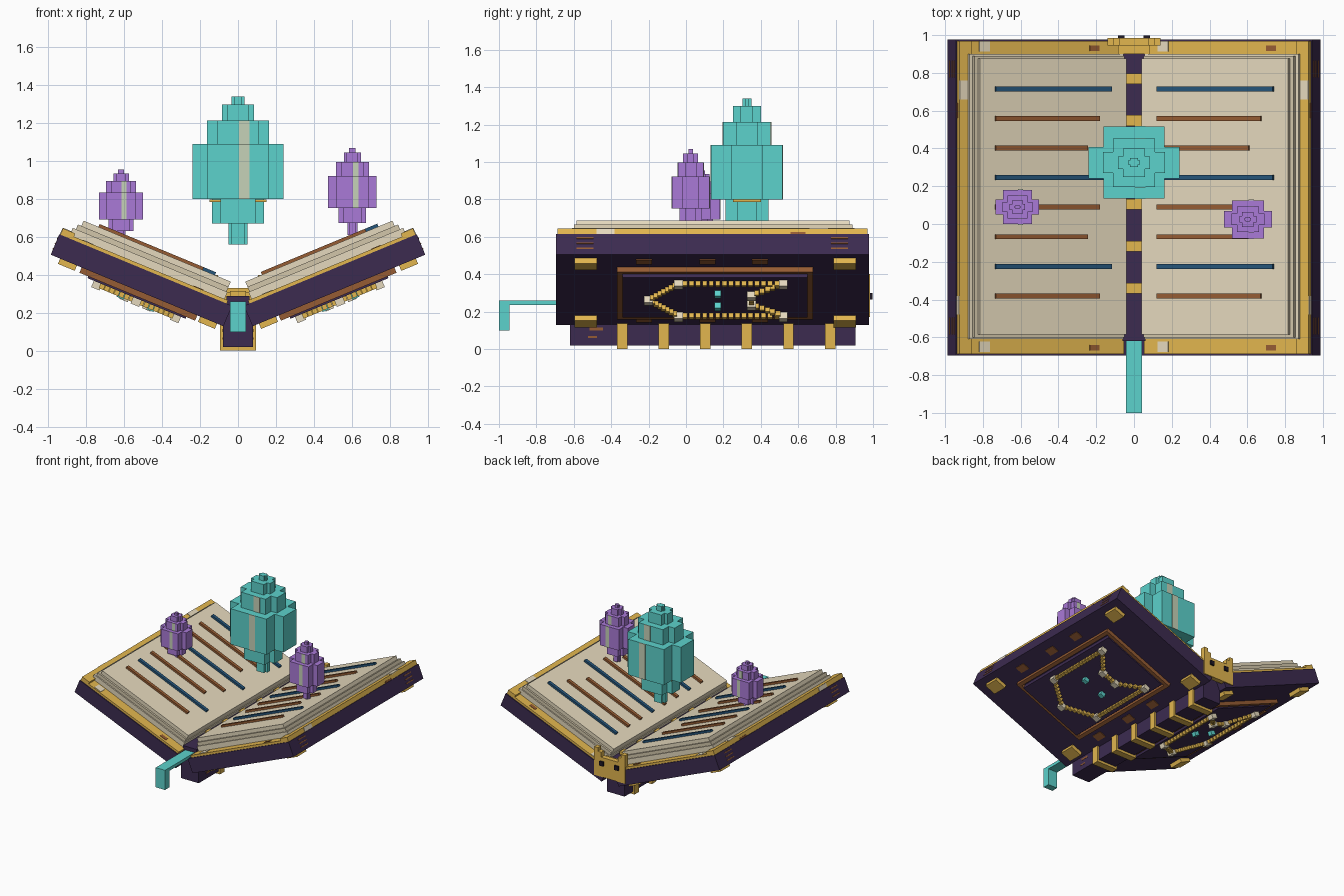
import bpy, bmesh
from math import cos, sin, radians
from mathutils import Vector

cube = bpy.data.objects.get("Cube")
if cube:
    bpy.data.objects.remove(cube)


def material(name, hexa):
    rgb = [int(hexa[i:i + 2], 16) / 255 for i in range(0, len(hexa), 2)]
    lin = [c / 12.92 if c < 0.04 else ((c + 0.055) / 1.055) ** 2.4 for c in rgb] + [1]
    m = bpy.data.materials.new(name)
    m.use_nodes = True
    m.diffuse_color = lin
    bsdf = next(n for n in m.node_tree.nodes if n.type == 'BSDF_PRINCIPLED')
    bsdf.inputs["Base Color"].default_value = lin
    return m


LEATHER = material("dark purple leather", "3c2b50")
GOLD = material("gold", "e2b64f")
PAPER = material("cream paper", "e5d9bd")
EDGE = material("worn paper edge", "d2c6aa")
BROWN = material("brown ink", "965c33")
BLUE = material("blue ink", "25557a")
TEAL = material("teal crystal", "5cd2cc")
VIOLET = material("violet crystal", "aa7ad7")
SHINE = material("pale shine", "c6d2b8")
DARK = material("near black", "1f1826")

TILT = radians(22.5)


def leaf(side):
    """Map (along the cover, y, away from the cover) to world space."""
    def place(p):
        u, y, w = p
        return Vector((side * (u * cos(TILT) - w * sin(TILT)), y,
                       u * sin(TILT) + w * cos(TILT)))
    return place


def finish(name, bm, mat):
    bmesh.ops.recalc_face_normals(bm, faces=bm.faces)
    me = bpy.data.meshes.new(name)
    bm.to_mesh(me)
    bm.free()
    me.materials.append(mat)
    ob = bpy.data.objects.new(name, me)
    bpy.context.scene.collection.objects.link(ob)


def boxes(name, mat, spans, place=Vector):
    """One object out of boxes given as (x0, x1, y0, y1, z0, z1)."""
    bm = bmesh.new()
    for x0, x1, y0, y1, z0, z1 in spans:
        verts = bmesh.ops.create_cube(bm, size=1)["verts"]
        for v in verts:
            v.co = place((x1 if v.co.x > 0 else x0, y1 if v.co.y > 0 else y0,
                          z1 if v.co.z > 0 else z0))
    finish(name, bm, mat)


def around(u, y, du, dy, w0, w1):
    return (u - du, u + du, y - dy, y + dy, w0, w1)


# Covers, pages, ink and cover ornaments, once per side
def book_half(side, label):
    place = leaf(side)

    def part(name, mat, spans):
        boxes(label + "_" + name, mat, spans, place)

    part("cover", LEATHER, [(.12, 1.106, -.695, .978, .09, .207)])
    part("gold_rim", GOLD, [(.15, 1.05, -.688, .97, .205, .225),
                            (1.03, 1.1, -.688, .97, .205, .243)])
    part("page_block", PAPER, [(.17, 1.053, -.61, .90, .222, .265),
                               (.175, 1.015, -.585, .875, .29, .322)])
    part("page_layer", EDGE, [(.175, 1.035, -.6, .89, .262, .292)])

    # Ink rows, in three lengths, outer ends or gutter ends aligned
    blue, brown = [], []
    for i in range(8):
        length = .665 - .07 * (i % 3)
        start = .27 if side > 0 else .93 - length
        row = (start, start + length, .702 - i * .1565, .728 - i * .1565, .318, .338)
        (brown if i % 3 else blue).append(row)
    part("blue_lines", BLUE, blue)
    part("brown_lines", BROWN, brown)

    # Underside panel, frame and corner plates
    part("panel", LEATHER, [(.32, .88, -.34, .65, .05, .092)])
    part("frame", BROWN, [(.27, .3, -.37, .68, .06, .092), (.9, .93, -.37, .68, .06, .092),
                          (.3, .9, -.37, -.34, .06, .092), (.3, .9, .65, .68, .06, .092)])
    part("corner_plates", GOLD, [around(u, y, .048, .06, .06, .092)
                                 for u in (.205, 1.005) for y in (-.535, .848)])
    part("worn_patches", BROWN, [around(u, y, .03, .043, .084, .092)
                                 for u in (.2, 1.01) for y in (-.225, .115, .395)])

    # Beaded animal-head emblem with knobs at its corners
    knots = [(.595, -.2), (.82, -.04), (.82, .52), (.66, .35),
             (.53, .35), (.37, .52), (.37, -.04)]
    beads = []
    for a, b in zip(knots, knots[1:] + knots[:1]):
        a, b = Vector(a), Vector(b)
        n = max(2, round((b - a).length / .036))
        for k in range(1, n):
            u, y = a.lerp(b, k / n)
            beads.append(around(u, y, .013, .013, .024, .052))
    part("emblem_beads", GOLD, beads)
    part("emblem_knobs", PAPER, [around(u, y, .024, .024, .014, .055) for u, y in knots])
    part("emblem_eyes", TEAL, [around(u, .17, .02, .018, .018, .055) for u in (.51, .68)])

    # Worn spots on the rim and cover edge
    cream_u, brown_u = (.26, .88) if side > 0 else (.95, .32)
    part("rim_spots", PAPER, [around(cream_u, y, .03, .028, .22, .228) for y in (-.65, .94)]
         + [around(1.076, .71, .024, .05, .238, .246),
            around(1.1, -.43, .003, .048, .208, .242)])
    part("rim_scuffs", BROWN, [around(brown_u, y, .028, .014, .22, .228) for y in (-.655, .93)]
         + [around(1.1, .6, .003, .04, .208, .22)])
    part("edge_scuffs", BROWN, [around(1.106, y, .003, .045, w, w + .008)
                                for y in (-.54, .82) for w in (.12, .15, .18)])


book_half(1, "left")
book_half(-1, "right")

# Spine with raised bands and stains
boxes("spine", LEATHER, [(-.08, .08, -.62, .905, .02, .25),
                         (-.06, .06, -.62, .905, .25, .29)])
bands = []
for i in range(6):
    y = -.34 + .222 * i
    bands += [around(0, y, .095, .028, 0, .14), around(0, y, .042, .028, .27, .315)]
boxes("spine_bands", GOLD, bands)
boxes("spine_stains", BROWN, [around(0, -.48, .082, .035, .1, .115),
                              around(0, -.5, .082, .025, .06, .07)])

# Ribbon bookmark
boxes("ribbon", TEAL, [(-.042, .042, -1, -.6, .235, .26), (-.042, .042, -1, -.945, .1, .235)])

# Animal-face clasp at the back
boxes("clasp", GOLD, [(-.14, .14, .945, .985, .17, .33), (-.085, .085, .9, .95, .2, .31),
                      (-.14, -.075, .945, .985, .33, .37), (.075, .14, .945, .985, .33, .37),
                      (-.14, -.105, .945, .985, .37, .4), (.105, .14, .945, .985, .37, .4)])
boxes("clasp_eyes", DARK, [(-.085, -.05, .98, .998, .265, .3),
                           (.05, .085, .98, .998, .265, .3)])


# Stepped crystal trees with a cross-shaped plan
QUARTER = [(1, .44), (.67, .44), (.67, 1)]
TIERS = [(.05, .04, 0, .11), (.138, .115, .11, .24), (.24, .19, .24, .53),
         (.164, .128, .53, .655), (.085, .075, .655, .74), (.033, .024, .74, .78)]


def tree(name, mat, x, y, z, width, height):
    bm = bmesh.new()
    ring = QUARTER + [(-a, b) for a, b in reversed(QUARTER)]
    ring += [(-a, -b) for a, b in ring]
    for rx, ry, z0, z1 in TIERS:
        verts = [bm.verts.new((x + a * rx * width, y + b * ry * width, z + z0 * height))
                 for a, b in ring]
        base = bm.faces.new(verts)
        top = bmesh.ops.extrude_face_region(bm, geom=[base], use_keep_orig=True)["geom"]
        moved = [g for g in top if isinstance(g, bmesh.types.BMVert)]
        bmesh.ops.translate(bm, verts=moved, vec=(0, 0, (z1 - z0) * height))
    finish(name, bm, mat)
    # Thin shine strips on the front and back of the big tiers
    strips = []
    for rx, ry, z0, z1 in TIERS[2:4]:
        for sy in (-1, 1):
            edge = y + sy * (ry * width + .001)
            strips.append((x + .005 * width, x + .06 * width, edge - .002, edge + .002,
                           z + z0 * height, z + z1 * height))
    boxes(name + "_shine", SHINE, strips)


tree("large_tree", TEAL, 0, .325, .56, 1, 1)
tree("left_tree", VIOLET, .603, .025, .61, .53, .59)
tree("right_tree", VIOLET, -.617, .09, .577, .48, .485)
boxes("large_tree_ring", GOLD, [(-.15, .15, .25, .4, .785, .799)])
